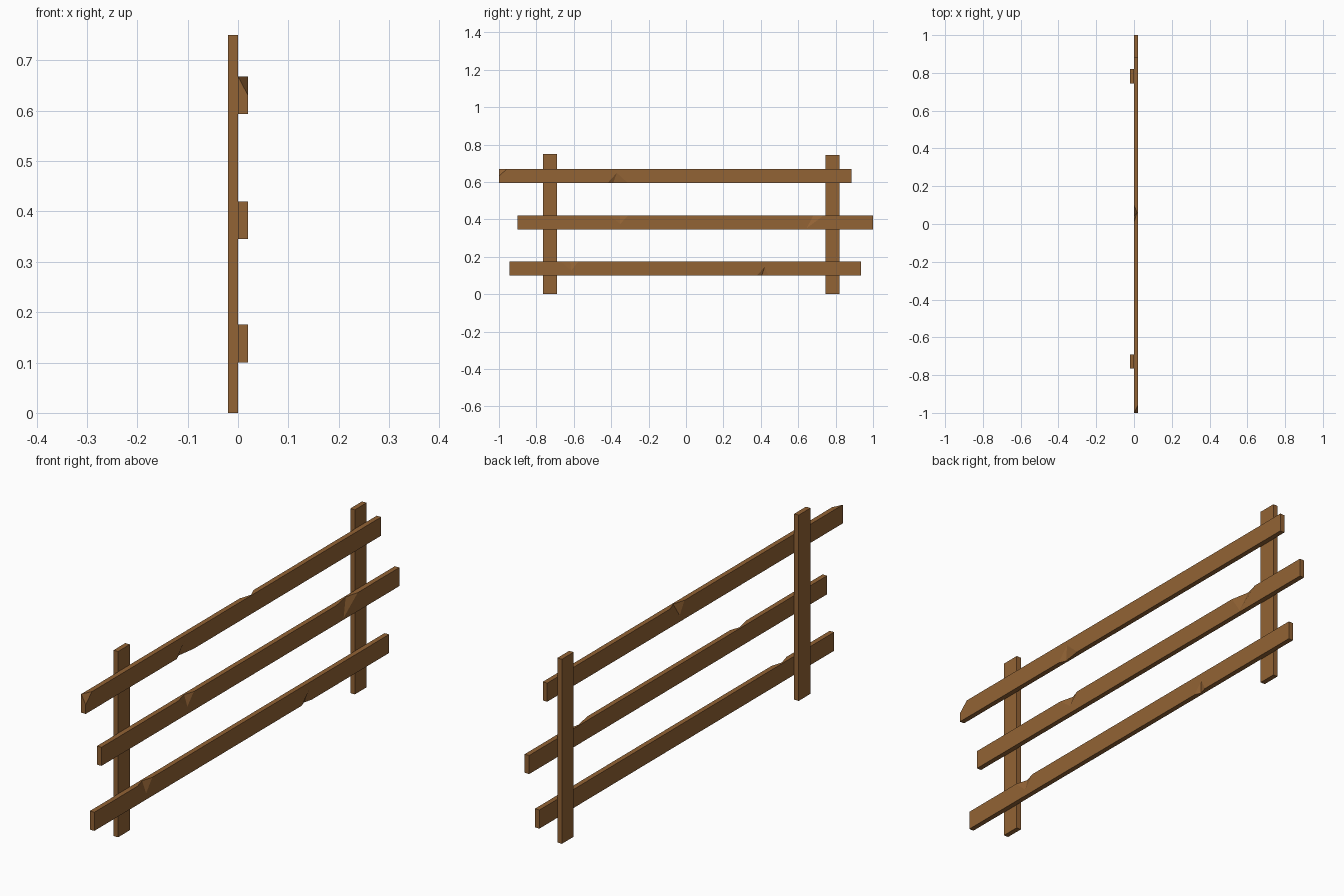
import bpy, bmesh
from mathutils import Vector

if "Cube" in bpy.data.objects:
    bpy.data.objects.remove(bpy.data.objects["Cube"])

wood = bpy.data.materials.new("wood")
wood.diffuse_color = (0.29, 0.125, 0.035, 1)
wood.use_nodes = True
wood.node_tree.nodes["Principled BSDF"].inputs["Base Color"].default_value = wood.diffuse_color


def hull(name, pts):
    """Convex solid around a few points."""
    bm = bmesh.new()
    for p in pts:
        bm.verts.new(p)
    bmesh.ops.convex_hull(bm, input=bm.verts[:])
    bmesh.ops.recalc_face_normals(bm, faces=bm.faces[:])
    me = bpy.data.meshes.new(name)
    bm.to_mesh(me)
    bm.free()
    ob = bpy.data.objects.new(name, me)
    bpy.context.collection.objects.link(ob)
    return ob


def board(name, x0, x1, y0, y1, z0, z1):
    bm = bmesh.new()
    bmesh.ops.create_cube(bm, size=1)
    for v in bm.verts:
        v.co = Vector(((x0 + x1) / 2 + v.co.x * (x1 - x0),
                       (y0 + y1) / 2 + v.co.y * (y1 - y0),
                       (z0 + z1) / 2 + v.co.z * (z1 - z0)))
    me = bpy.data.meshes.new(name)
    bm.to_mesh(me)
    bm.free()
    me.materials.append(wood)
    ob = bpy.data.objects.new(name, me)
    bpy.context.collection.objects.link(ob)
    return ob


def cut(ob, cutter):
    cutter.hide_render = True
    cutter.hide_set(True)
    cutter.display_type = 'WIRE'
    cutter.data.materials.append(wood)
    m = ob.modifiers.new("chip", 'BOOLEAN')
    m.operation = 'DIFFERENCE'
    m.solver = 'EXACT'
    m.object = cutter
    bpy.context.view_layer.objects.active = ob
    bpy.ops.object.modifier_apply(modifier=m.name)
    bpy.data.objects.remove(cutter)


T = 0.02   # board thickness
H = 0.075  # board width


def chip(ob, z0, side, edge, a, b, py, depth, qy, inset):
    """Notch on a long edge: side 1 front face / -1 back face, edge 1 top / -1 bottom."""
    x = T if side > 0 else 0
    z = z0 + H if edge > 0 else z0
    cut(ob, hull("chip_cutter", [
        (x, a, z), (x, b, z),
        (x, py, z - edge * depth),
        (x - side * inset, qy, z),
        (x + side * 0.01, (a + b) / 2, z + edge * 0.01)]))


# Posts
board("post_left", -T, 0, -0.765, -0.69, 0, 0.75)
board("post_right", -T, 0, 0.745, 0.82, 0, 0.745)

# Rails: y start, y end, bottom, chips
rails = {
    "rail_top": (-1.0, 0.885, 0.593, [
        (1, -1, -0.42, -0.31, -0.37, 0.055, -0.39, 0.012),
        (-1, 1, 0.01, 0.10, 0.04, 0.05, 0.06, 0.016)]),
    "rail_middle": (-0.9, 1.0, 0.345, [
        (1, 1, -0.41, -0.31, -0.352, 0.045, -0.352, 0.014),
        (1, 1, 0.60, 0.735, 0.645, 0.068, 0.68, 0.015)]),
    "rail_bottom": (-0.945, 0.935, 0.10, [
        (1, 1, -0.67, -0.575, -0.615, 0.05, -0.62, 0.014),
        (1, -1, 0.38, 0.44, 0.42, 0.045, 0.405, 0.010)]),
}
for name, (y0, y1, z0, chips) in rails.items():
    rail = board(name, 0, T, y0, y1, z0, z0 + H)
    for c in chips:
        chip(rail, z0, *c)
    if name == "rail_top":
        # Broken corner at the end of the top rail
        cut(rail, hull("corner_cutter", [
            (0, -1, 0.668), (T, -1, 0.63), (T, -0.96, 0.668),
            (T + 0.01, -1.01, 0.678)]))
